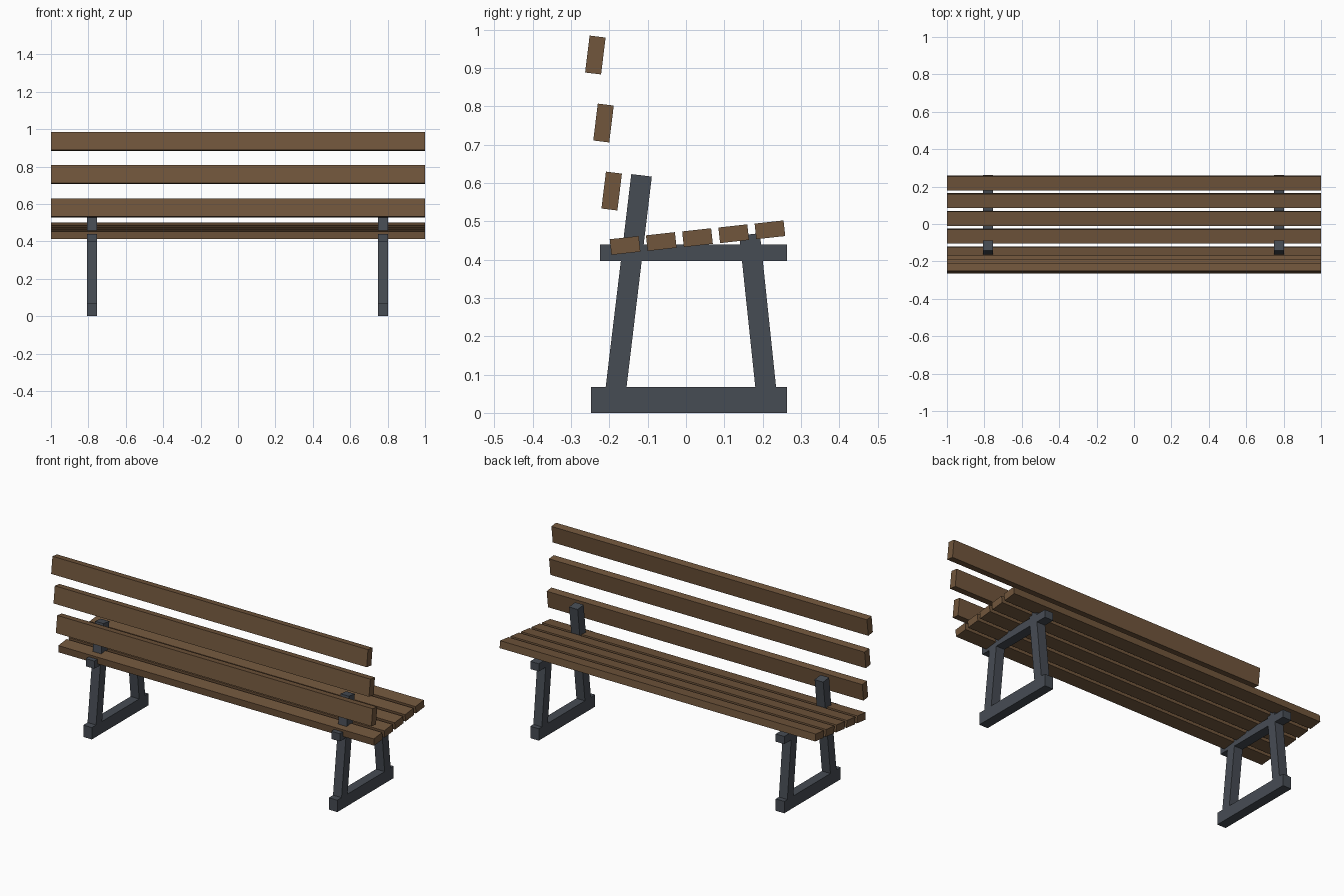
import bpy
from math import radians, atan2, hypot

if "Cube" in bpy.data.objects:
    bpy.data.objects.remove(bpy.data.objects["Cube"])


def material(name, rgb):
    m = bpy.data.materials.new(name)
    m.diffuse_color = (*rgb, 1)
    m.use_nodes = True
    m.node_tree.nodes["Principled BSDF"].inputs["Base Color"].default_value = m.diffuse_color
    return m


wood = material("wood", (0.165, 0.093, 0.045))
iron = material("iron", (0.062, 0.072, 0.088))


def box(name, centre, size, mat, tilt=0.0):
    """Box tilted about the x axis (radians)."""
    bpy.ops.mesh.primitive_cube_add(size=1, location=centre, rotation=(tilt, 0, 0))
    ob = bpy.context.object
    ob.name = name
    ob.scale = size
    ob.data.materials.append(mat)
    return ob


def leg(name, x, bottom, top, width):
    """Square post between two (y, z) points."""
    dy, dz = top[0] - bottom[0], top[1] - bottom[1]
    centre = (x, (top[0] + bottom[0]) / 2, (top[1] + bottom[1]) / 2)
    box(name, centre, (width, width, hypot(dy, dz)), iron, -atan2(dy, dz))


# Seat slats, rising gently along +y
for i in range(5):
    box(f"seat_slat_{i + 1}", (0, -0.159 + 0.0945 * i, 0.437 + 0.0102 * i),
        (2, 0.076, 0.041), wood, radians(6.3))

# Backrest slats
for i in range(3):
    box(f"back_slat_{i + 1}", (0, -0.194 - 0.0213 * i, 0.579 + 0.1775 * i),
        (2, 0.042, 0.097), wood, radians(-7))

# Two leg frames: foot bar, seat bar and two slanted posts
W = 0.054
for side, x in (("left", -0.78), ("right", 0.776)):
    box(f"{side}_foot_bar", (x, 0.0075, 0.034), (W, 0.511, 0.068), iron)
    box(f"{side}_seat_bar", (x, 0.019, 0.418), (W, 0.488, 0.044), iron)
    leg(f"{side}_back_post", x, (-0.190, 0.004), (-0.116, 0.62), W)
    leg(f"{side}_rear_leg", x, (0.213, 0.02), (0.166, 0.466), W)
